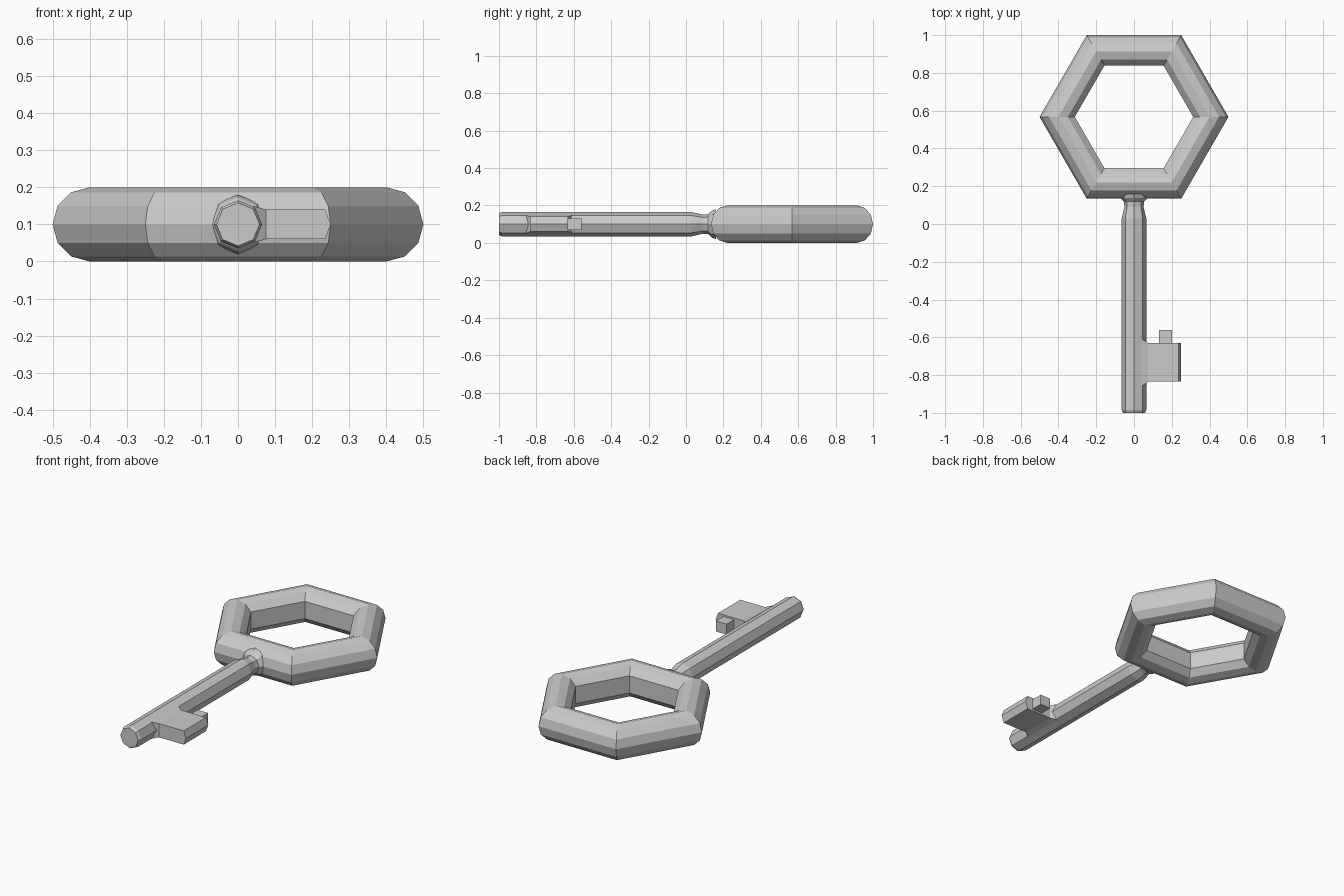
import bpy
from math import cos, sin, radians, tau

if "Cube" in bpy.data.objects:
    bpy.data.objects.remove(bpy.data.objects["Cube"])


def loft(name, rings, closed=False):
    """Skin a list of equal-length point rings; cap the ends unless closed."""
    n, m = len(rings[0]), len(rings)
    verts = [p for ring in rings for p in ring]
    faces = []
    for i in range(m if closed else m - 1):
        a, b = i * n, ((i + 1) % m) * n
        for j in range(n):
            k = (j + 1) % n
            faces.append((a + j, a + k, b + k, b + j))
    if not closed:
        faces.append(tuple(range(n))[::-1])
        faces.append(tuple(range((m - 1) * n, m * n)))
    mesh = bpy.data.meshes.new(name)
    mesh.from_pydata(verts, [], faces)
    obj = bpy.data.objects.new(name, mesh)
    bpy.context.collection.objects.link(obj)
    # weld collapsed edges and make normals point outward
    bpy.context.view_layer.objects.active = obj
    obj.select_set(True)
    bpy.ops.object.mode_set(mode='EDIT')
    bpy.ops.mesh.select_all(action='SELECT')
    bpy.ops.mesh.remove_doubles(threshold=0.0001)
    bpy.ops.mesh.normals_make_consistent(inside=False)
    bpy.ops.object.mode_set(mode='OBJECT')
    obj.select_set(False)
    return obj


Z = 0.1  # height of the key's mid plane

# Hexagonal bow: round tube with a flattened inner side
tube = [(0.4 + 0.1 * cos(radians(a)), Z + 0.1 * sin(radians(a)))
        for a in range(-150, 151, 30)]
loft("bow", [[(r * cos(i * tau / 6), 0.567 + r * sin(i * tau / 6), z)
              for r, z in tube] for i in range(6)], closed=True)

# Octagonal shaft: chamfered tip, narrowed neck, flare into the bow
profile = [(-1.0, 0.058), (-0.985, 0.065), (0.03, 0.065),
           (0.09, 0.051), (0.118, 0.053), (0.138, 0.072), (0.16, 0.08)]
loft("shaft", [[(r * cos(i * tau / 8), y, Z + r * sin(i * tau / 8))
                for i in range(8)] for y, r in profile])


def slab(x, y0, y1, h):
    return [(x, y0, Z - h), (x, y1, Z - h), (x, y1, Z + h), (x, y0, Z + h)]


# Bit: flared root, flat plate, wedge-shaped outer edge
loft("bit", [slab(0.04, -0.86, -0.607, 0.05), slab(0.075, -0.835, -0.63, 0.04),
             slab(0.235, -0.835, -0.63, 0.04), slab(0.25, -0.835, -0.63, 0.0)])

# Small tooth on the bit
loft("tooth", [slab(0.132, -0.65, -0.56, 0.03), slab(0.2, -0.65, -0.56, 0.03)])
